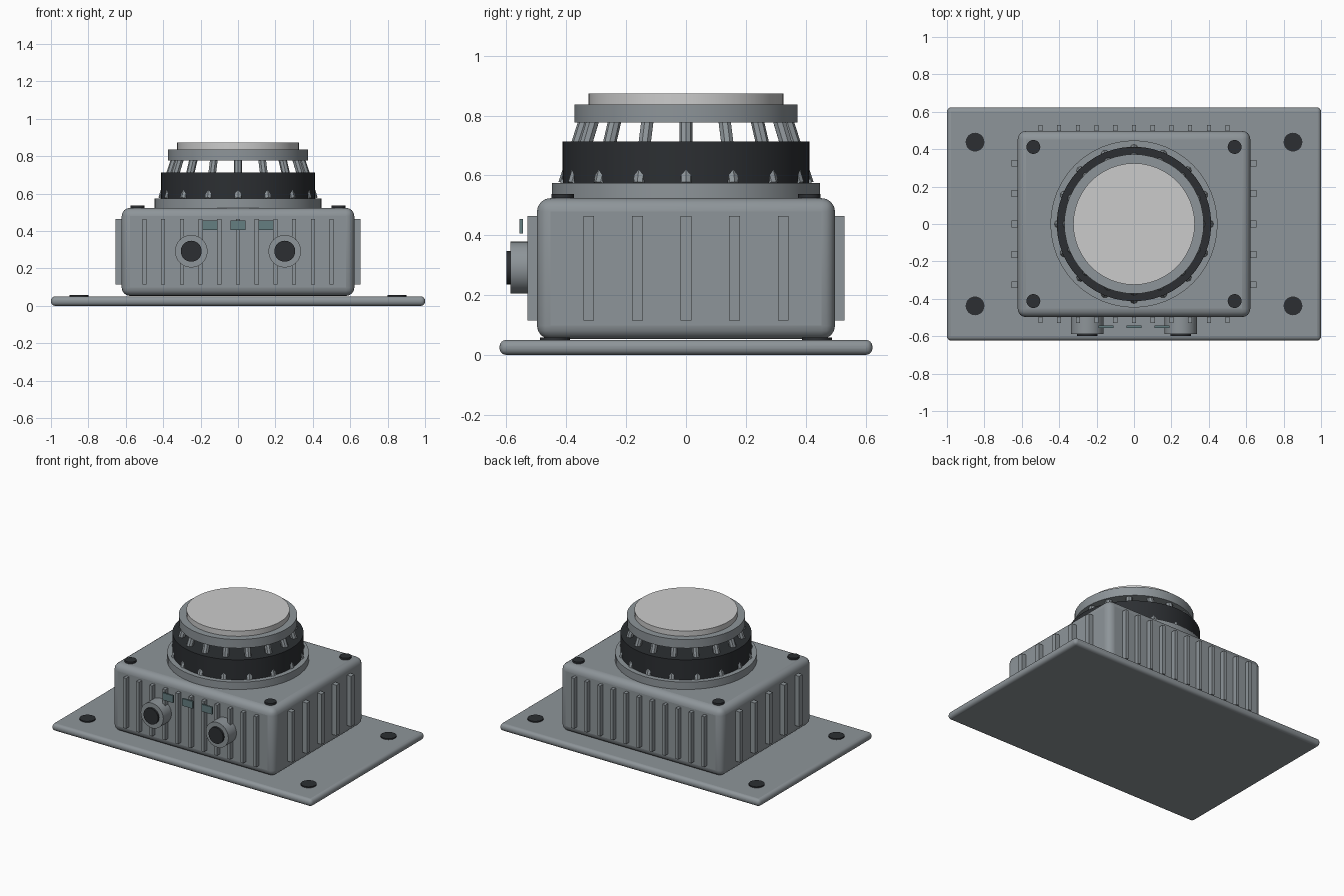
import bpy, math
from mathutils import Vector

if "Cube" in bpy.data.objects:
    bpy.data.objects.remove(bpy.data.objects["Cube"])


def material(name, rgb):
    m = bpy.data.materials.new(name)
    m.diffuse_color = (*rgb, 1)
    m.use_nodes = True
    m.node_tree.nodes["Principled BSDF"].inputs["Base Color"].default_value = m.diffuse_color
    return m


METAL = material("grey_metal", (0.27, 0.30, 0.32))
DARK = material("dark_rubber", (0.025, 0.028, 0.032))
TEAL = material("indicator_glass", (0.13, 0.21, 0.22))


def finish(name, mat):
    ob = bpy.context.object
    ob.name = name
    if mat:
        ob.data.materials.append(mat)
    return ob


def box(name, lo, hi, mat=METAL, bevel=0, segments=4):
    lo, hi = Vector(lo), Vector(hi)
    bpy.ops.mesh.primitive_cube_add(size=1, location=(lo + hi) / 2)
    ob = finish(name, mat)
    ob.scale = hi - lo
    bpy.ops.object.transform_apply(location=False, rotation=False, scale=True)
    if bevel:
        b = ob.modifiers.new("bevel", 'BEVEL')
        b.width, b.segments = bevel, segments
        bpy.ops.object.shade_smooth_by_angle(angle=math.radians(35))
    return ob


def rod(name, a, b, radius, mat=METAL, sides=48):
    a, b = Vector(a), Vector(b)
    d = b - a
    bpy.ops.mesh.primitive_cylinder_add(vertices=sides, radius=radius, depth=d.length, location=(a + b) / 2)
    ob = finish(name, mat)
    ob.rotation_euler = d.to_track_quat('Z', 'Y').to_euler()
    if sides > 12:
        bpy.ops.object.shade_smooth_by_angle(angle=math.radians(30))
    return ob


# Mounting plate and housing
box("mounting_plate", (-1, -0.623, 0), (1, 0.623, 0.05), bevel=0.022)
box("housing", (-0.622, -0.498, 0.053), (0.622, 0.498, 0.524), bevel=0.045)

# Bolts on the plate and screws on the housing lid
for sx in (-1, 1):
    for sy in (-1, 1):
        x, y = sx * 0.85, sy * 0.438
        rod("plate_bolt", (x, y, 0.03), (x, y, 0.058), 0.05, DARK, 32)
        x, y = sx * 0.538, sy * 0.412
        rod("lid_screw", (x, y, 0.51), (x, y, 0.537), 0.037, DARK, 32)

# Cooling ribs on all four walls
for s in (-1, 1):
    for i in range(-5, 6):
        ys = sorted((s * 0.47, s * 0.53))
        box("wall_rib", (i * 0.1 - 0.011, ys[0], 0.115), (i * 0.1 + 0.011, ys[1], 0.465))
    for i in range(-2, 3):
        xs = sorted((s * 0.59, s * 0.655))
        y = i * 0.1625
        box("side_rib", (xs[0], y - 0.018, 0.115), (xs[1], y + 0.018, 0.465))

# Turret: collar, rubber ring, flange and cap
rod("collar", (0, 0, 0.51), (0, 0, 0.575), 0.447)
rod("rubber_ring", (0, 0, 0.575), (0, 0, 0.714), 0.413, DARK)
rod("top_flange", (0, 0, 0.776), (0, 0, 0.837), 0.373)
rod("top_cap", (0, 0, 0.837), (0, 0, 0.874), 0.325, None)

# Leaning struts that carry the flange
for i in range(16):
    a = i * math.tau / 16
    c, s = math.cos(a), math.sin(a)
    rod("strut", (0.405 * c, 0.405 * s, 0.572), (0.336 * c, 0.336 * s, 0.785), 0.022, METAL, 8)

# Front connectors
for x in (-0.25, 0.25):
    rod("connector_sleeve", (x, -0.48, 0.292), (x, -0.587, 0.292), 0.087, METAL, 32)
    rod("connector_plug", (x, -0.48, 0.292), (x, -0.6, 0.292), 0.056, DARK, 32)

# Indicator windows
for x in (-0.15, 0, 0.15):
    box("indicator", (x - 0.04, -0.556, 0.405), (x + 0.04, -0.544, 0.455), TEAL)
